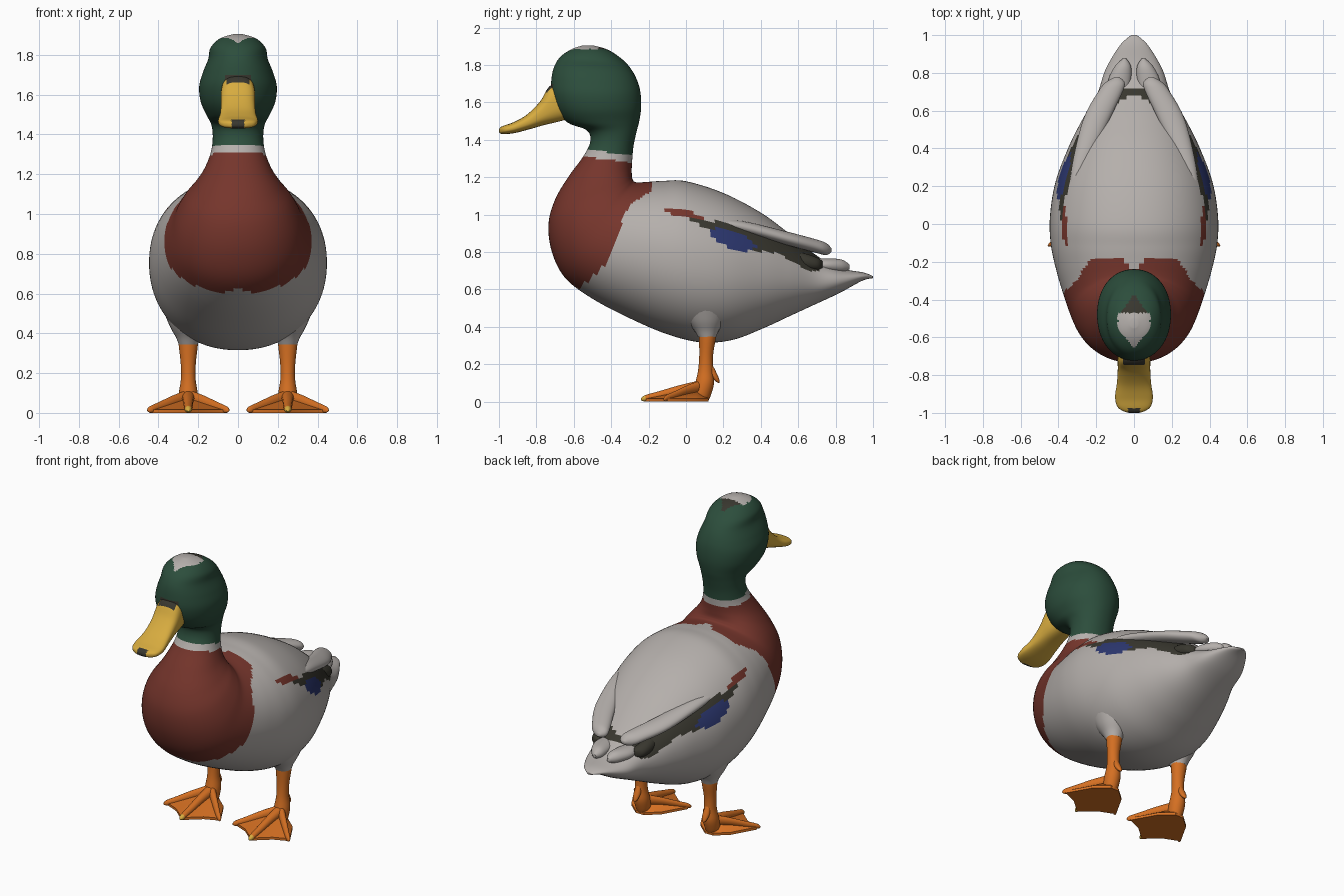
import bpy, bmesh, math
from mathutils import Vector

cube = bpy.data.objects.get("Cube")
if cube:
    bpy.data.objects.remove(cube, do_unlink=True)


def material(name, rgb):
    m = bpy.data.materials.new(name)
    m.use_nodes = True
    m.diffuse_color = (*rgb, 1)
    m.node_tree.nodes["Principled BSDF"].inputs["Base Color"].default_value = (*rgb, 1)
    return m


GREY, GREEN, BROWN, DARK, BLUE, YELLOW, ORANGE = range(7)
palette = [material("pale_grey", (.46, .43, .41)), material("bottle_green", (.025, .075, .045)),
           material("chestnut", (.18, .036, .025)), material("charcoal", (.04, .038, .028)),
           material("wing_blue", (.025, .038, .16)), material("bill_yellow", (.68, .41, .05)),
           material("leg_orange", (.66, .16, .016))]


def finish(name, bm, rule, angle=50):
    """Turn a bmesh into a smooth object, coloured per face by rule(centre)."""
    bmesh.ops.recalc_face_normals(bm, faces=bm.faces[:])
    picks = [rule(f.calc_center_median()) for f in bm.faces]
    used = sorted(set(picks))
    for f, p in zip(bm.faces, picks):
        f.material_index = used.index(p)
    me = bpy.data.meshes.new(name)
    bm.to_mesh(me)
    bm.free()
    for p in used:
        me.materials.append(palette[p])
    ob = bpy.data.objects.new(name, me)
    bpy.context.collection.objects.link(ob)
    bpy.ops.object.select_all(action='DESELECT')
    ob.select_set(True)
    bpy.context.view_layer.objects.active = ob
    bpy.ops.object.shade_smooth_by_angle(angle=math.radians(angle))
    return ob


def spline(a, b, c, d, t):
    return b + (c - a) * (t / 2) + (a * 2 - b * 5 + c * 4 - d) * (t * t / 2) + (b * 3 - a - c * 3 + d) * (t ** 3 / 2)


def loft(name, sections, rule, segs=24, steps=5, power=1.0):
    """Skin rings (centre, side axis, up axis), splined between the sections."""
    s = [sections[0]] + sections + [sections[-1]]
    rings = []
    for i in range(1, len(s) - 2):
        for k in range(steps):
            rings.append([spline(*(s[i + j][n] for j in (-1, 0, 1, 2)), k / steps) for n in range(3)])
    rings.append(sections[-1])
    bm = bmesh.new()
    loops = []
    for c, u, v in rings:
        loop = []
        for j in range(segs):
            a = math.tau * j / segs
            x, y = (math.copysign(abs(f(a)) ** power, f(a)) for f in (math.cos, math.sin))
            loop.append(bm.verts.new(c + u * x + v * y))
        loops.append(loop)
    for p, q in zip(loops, loops[1:]):
        for j in range(segs):
            k = (j + 1) % segs
            bm.faces.new((p[j], p[k], q[k], q[j]))
    bm.faces.new(loops[0])
    bm.faces.new(loops[-1])
    return finish(name, bm, rule)


def profile(rows):
    """Sections from (upper y, z, lower y, z, half width)."""
    out = []
    for ty, tz, by, bz, w in rows:
        top, low = Vector((0, ty, tz)), Vector((0, by, bz))
        out.append(((top + low) / 2, Vector((w, 0, 0)), (top - low) / 2))
    return out


def flat(rows):
    """Horizontal sections for upright parts: x, y, z, radius x, radius y."""
    return [(Vector(r[:3]), Vector((r[3], 0, 0)), Vector((0, r[4], 0))) for r in rows]


def upright(rows):
    """Vertical sections for lying parts: x, y, z, half width, half height."""
    return [(Vector(r[:3]), Vector((r[3], 0, 0)), Vector((0, 0, r[4]))) for r in rows]


def lerp_table(table, x):
    for (a, fa), (b, fb) in zip(table, table[1:]):
        if a <= x <= b:
            return fa + (fb - fa) * (x - a) / (b - a)
    return None


def in_oval(y, z, cy, cz, length, height, slope):
    dy = y - cy
    return (dy / length) ** 2 + ((z - cz - slope * dy) / height) ** 2 < 1


# Plumage boundaries
BREAST = [(.6, -.58), (.73, -.43), (.85, -.375), (1, -.33), (1.06, -.29), (1.13, -.18), (1.4, -.17)]
BAND_TOP = [(.03, .99), (.3, .935), (.5, .87), (.72, .78)]
BAND_LOW = [(.03, .97), (.12, .92), (.2, .86), (.37, .81), (.5, .79), (.65, .7), (.72, .7)]


def plumage(c):
    x, y, z = abs(c.x), c.y, c.z
    collar = 1.31 - .13 * (y + .55)
    if z > collar + .04:
        if z > 1.8 and -.66 < y < -.47 and x < .085 * min(1, (y + .66) / .11):
            return GREY
        if z > 1.8 and -.47 <= y < -.37 and x < .7 * (-.37 - y):
            return DARK
        if y < -.68 and 1.64 < z < 1.70 and x < .07:
            return DARK
        return GREEN
    if z > collar and y < -.2:
        return GREY
    edge = lerp_table(BREAST, z)
    if edge is not None and y < edge - max(0, .07 - x):
        return BROWN
    if in_oval(y, z, .25, .865, .125, .045, -.3):
        return BLUE
    if in_oval(y, z, 0, 1, .11, .02, -.25):
        return BROWN
    top, low = lerp_table(BAND_TOP, y), lerp_table(BAND_LOW, y)
    if top is not None and low < z < top:
        return DARK
    return GREY


# Body, neck and head in one flowing skin
loft("body", profile([
    (1, .67, 1, .66, .015), (.95, .69, .94, .645, .075), (.82, .715, .82, .58, .15),
    (.7, .78, .68, .515, .195), (.55, .9, .55, .455, .275), (.4, 1.01, .42, .395, .345),
    (.2, 1.115, .25, .33, .415), (0, 1.178, .08, .317, .445), (-.12, 1.18, -.1, .36, .44),
    (-.2, 1.175, -.3, .445, .41), (-.25, 1.172, -.5, .55, .37), (-.275, 1.175, -.645, .66, .335),
    (-.285, 1.187, -.717, .8, .305), (-.289, 1.2, -.735, .95, .265), (-.29, 1.22, -.7, 1.08, .215),
    (-.29, 1.25, -.63, 1.2, .17), (-.287, 1.3, -.55, 1.31, .138), (-.28, 1.37, -.512, 1.39, .127),
    (-.265, 1.44, -.53, 1.45, .133), (-.25, 1.5, -.63, 1.49, .157), (-.24, 1.57, -.69, 1.555, .187),
    (-.242, 1.64, -.72, 1.64, .195), (-.255, 1.7, -.72, 1.72, .177), (-.285, 1.765, -.705, 1.79, .15),
    (-.335, 1.825, -.67, 1.845, .138), (-.415, 1.88, -.61, 1.885, .09), (-.5, 1.905, -.55, 1.905, .02),
]), plumage, segs=112, steps=7, power=.94)


# Bill with dark nail at the tip
def bill_colour(c):
    if c.y < -.975 and abs(c.x) < .033:
        return DARK
    if c.z > 1.655 and abs(c.x) < .06:
        return DARK
    return YELLOW


loft("bill", profile([
    (-.66, 1.71, -.6, 1.52, .075), (-.73, 1.685, -.68, 1.497, .086), (-.78, 1.605, -.76, 1.478, .086),
    (-.85, 1.535, -.83, 1.458, .09), (-.92, 1.495, -.91, 1.437, .1), (-.97, 1.477, -.965, 1.43, .088),
    (-.992, 1.467, -.99, 1.432, .055), (-1, 1.455, -1, 1.44, .025),
]), bill_colour, segs=40, steps=6, power=.75)

for side, s in (("left", 1), ("right", -1)):
    # Folded flight feathers
    loft(side + "_wing_feathers", upright([
        (s * .33, .1, .965, .015, .01), (s * .285, .3, .935, .045, .03), (s * .2, .55, .87, .07, .036),
        (s * .125, .7, .83, .065, .036), (s * .1, .75, .815, .05, .032), (s * .09, .778, .81, .012, .01),
    ]), lambda c: GREY)

    # Rounded tail covert and dark feather beneath it
    loft(side + "_tail_covert", upright([
        (s * .09, .62, .74, .03, .02), (s * .08, .74, .73, .06, .035), (s * .06, .83, .725, .045, .035),
        (s * .05, .875, .72, .01, .012),
    ]), lambda c: GREY)
    loft(side + "_tail_dark_feather", upright([
        (s * .17, .5, .76, .02, .04), (s * .165, .62, .75, .04, .045), (s * .15, .7, .735, .04, .035),
        (s * .14, .73, .73, .01, .02),
    ]), lambda c: DARK)

    # Thigh swelling and leg
    loft(side + "_thigh", flat([
        (s * .25, .1, .5, .12, .14), (s * .25, .105, .43, .09, .1), (s * .25, .11, .38, .062, .066),
        (s * .25, .113, .345, .048, .048),
    ]), lambda c: GREY)
    loft(side + "_leg", flat([
        (s * .25, .115, .42, .05, .048), (s * .25, .115, .35, .049, .046), (s * .25, .108, .25, .038, .037),
        (s * .25, .105, .17, .037, .04), (s * .25, .1, .1, .047, .05), (s * .25, .085, .04, .045, .05),
        (s * .25, .08, .005, .035, .04),
    ]), lambda c: ORANGE)

    # Hind spur
    loft(side + "_hind_toe", flat([
        (s * .25, .125, .2, .015, .015), (s * .25, .145, .15, .022, .02), (s * .25, .165, .115, .016, .014),
        (s * .25, .175, .1, .004, .004),
    ]), lambda c: ORANGE)

    # Webbed foot, scalloped between the toes
    rim = [(.03, .12), (.11, .05), (.195, -.1), (.1, -.14), (0, -.225),
           (-.1, -.14), (-.195, -.1), (-.11, .05), (-.03, .12)]
    bm = bmesh.new()
    hub = bm.verts.new((s * .25, .06, .075))
    upper = [bm.verts.new((s * (.25 + x), y, .016)) for x, y in rim]
    lower = [bm.verts.new((s * (.25 + x), y, 0)) for x, y in rim]
    for i in range(len(rim)):
        j = (i + 1) % len(rim)
        bm.faces.new((hub, upper[i], upper[j]))
        bm.faces.new((upper[i], lower[i], lower[j], upper[j]))
    bm.faces.new(lower)
    finish(side + "_foot_web", bm, lambda c: ORANGE, 30)

    # Three toes with pale claws on the long middle one
    for toe, dx, ty in (("outer", .2, -.12), ("middle", 0, -.24), ("inner", -.2, -.12)):
        path = [(0, .035, .08), (.35, .027, .062), (.7, .022, .034), (.93, .017, .018), (1, .006, .012)]
        loft(f"{side}_{toe}_toe", upright([
            (s * (.25 + dx * t), .08 + (ty - .08) * t, z, r, min(r, z)) for t, r, z in path
        ]), lambda c: YELLOW if c.y < -.215 else ORANGE, segs=14, steps=4)
